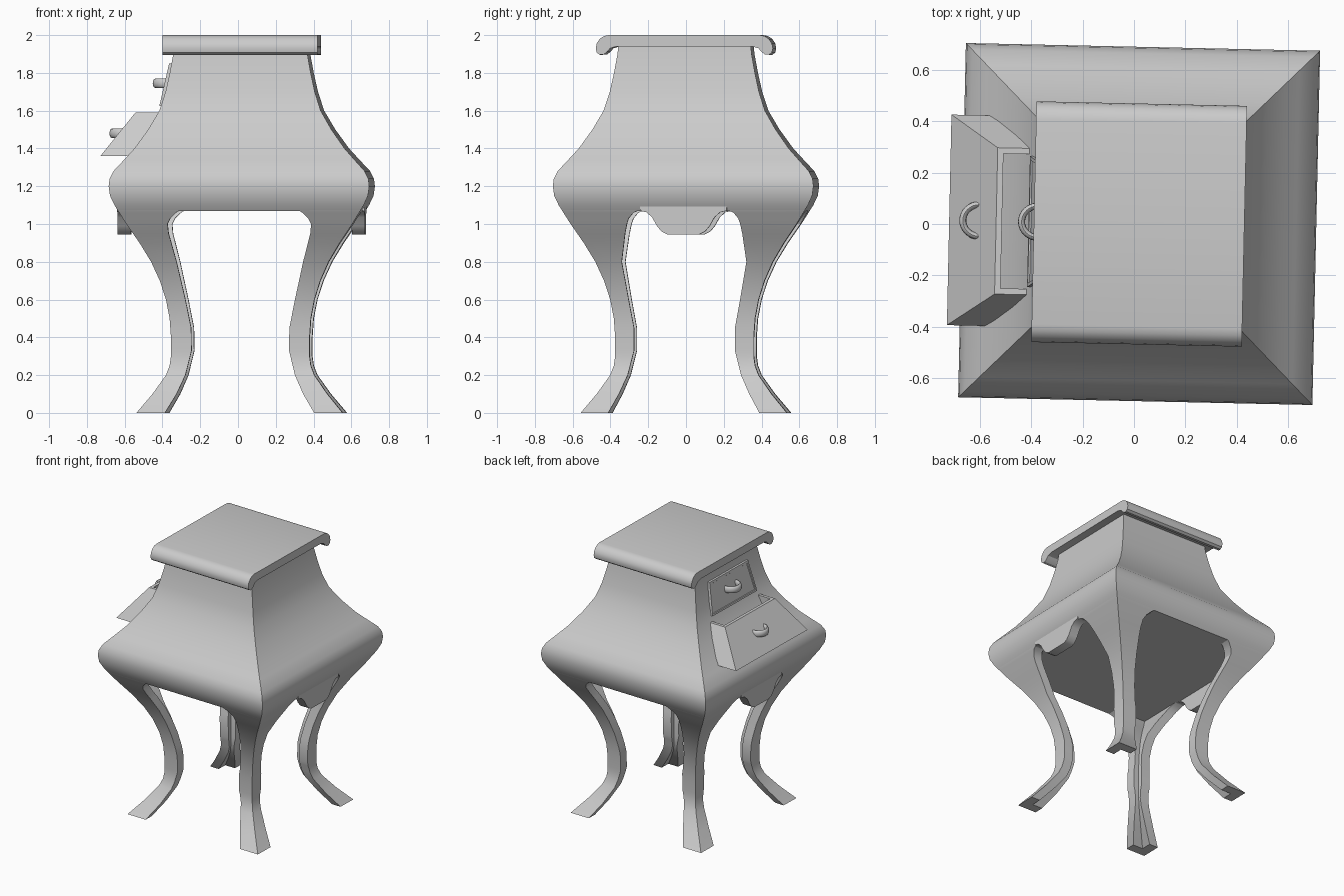
import bpy, bmesh, math

if "Cube" in bpy.data.objects:
    bpy.data.objects.remove(bpy.data.objects["Cube"])

TURN, SHIFT = math.radians(-1.25), 0.02   # the whole piece stands slightly turned

# outer half-width of the bombe silhouette by height
PROFILE = [(1.95, .350), (1.9, .355), (1.8, .373), (1.7, .395), (1.6, .427), (1.5, .485),
           (1.4, .556), (1.34, .61), (1.28, .665), (1.24, .685), (1.2, .69), (1.15, .683),
           (1.1, .66), (1.0, .598), (.9, .53), (.8, .47), (.7, .425), (.6, .393), (.5, .374),
           (.4, .367), (.3, .367), (.25, .374), (.2, .393), (.1, .463), (0, .546)]

# leg inner edges: height, edge on front/back face, edge on side faces
LEG_EDGE = [(1.1, .30, .19), (1.075, .31, .23), (1.06, .335, .265), (1.03, .365, .29),
            (1.0, .38, .30), (.95, .375, .31), (.8, .335, .33), (.6, .29, .295),
            (.45, .26, .267), (.33, .258, .267), (.2, .29, .30), (.1, .335, .345), (0, .395, .40)]


def lerp(table, z, k=1):
    for a, b in zip(table, table[1:]):
        if b[0] <= z <= a[0]:
            return a[k] + (b[k] - a[k]) * (a[0] - z) / (a[0] - b[0])
    return table[0][k]


def half(z):
    return lerp(PROFILE, z)


def finish(name, bm, angle=30):
    bmesh.ops.recalc_face_normals(bm, faces=bm.faces)
    me = bpy.data.meshes.new(name)
    bm.to_mesh(me)
    bm.free()
    ob = bpy.data.objects.new(name, me)
    bpy.context.collection.objects.link(ob)
    ob.rotation_euler.z = TURN
    ob.location.x = SHIFT
    bpy.ops.object.select_all(action='DESELECT')
    ob.select_set(True)
    bpy.context.view_layer.objects.active = ob
    bpy.ops.object.shade_smooth_by_angle(angle=math.radians(angle))
    return ob


def loft(bm, rings):
    """Skin a list of equal-length closed rings and cap both ends."""
    rows = [[bm.verts.new(p) for p in r] for r in rings]
    n = len(rows[0])
    for a, b in zip(rows, rows[1:]):
        for i in range(n):
            bm.faces.new((a[i], a[(i + 1) % n], b[(i + 1) % n], b[i]))
    bm.faces.new(rows[0])
    bm.faces.new(rows[-1])


# body: square rings following the silhouette, closed at the bottom
bm = bmesh.new()
heights = [z for z, h in PROFILE if z > 1.08] + [1.07]
loft(bm, [[(sx * half(z), sy * half(z), z) for sx, sy in ((1, 1), (-1, 1), (-1, -1), (1, -1))]
          for z in heights])
finish("body", bm)

# four legs with L-shaped section
T = .07
leg_z = sorted({z for z, h in PROFILE if z <= 1.1} | {e[0] for e in LEG_EDGE}, reverse=True)
for sx, sy, name in ((1, 1, "back_right"), (-1, 1, "back_left"),
                     (-1, -1, "front_left"), (1, -1, "front_right")):
    rings = []
    for z in leg_z:
        h, af, as_ = half(z), lerp(LEG_EDGE, z, 1), lerp(LEG_EDGE, z, 2)
        if z > 1.08:
            h -= .003
        sec = [(h, h), (af, h), (af, h - T), (h - T, h - T), (h - T, as_), (h, as_)]
        rings.append([(sx * x, sy * y, z) for x, y in sec])
    bm = bmesh.new()
    loft(bm, rings)
    finish(name + "_leg", bm)

# scalloped aprons on both sides
edge = [(.23, 1.10), (.23, 1.07), (.195, 1.062), (.165, 1.035), (.14, .99),
        (.115, .96), (.085, .945)]
outline = edge + [(-y, z) for y, z in reversed(edge)]
for s, name in ((1, "right_apron"), (-1, "left_apron")):
    bm = bmesh.new()
    loft(bm, [[(s * x, y, z) for y, z in outline] for x in (.585, .655)])
    finish(name, bm)

# top slab with rolled ends
edge = [(.40, 2.0), (.425, 1.995), (.448, 1.98), (.464, 1.955), (.469, 1.93), (.464, 1.908),
        (.448, 1.896), (.428, 1.897), (.41, 1.91), (.393, 1.93), (.36, 1.94)]
outline = edge + [(-y, z) for y, z in reversed(edge)]
bm = bmesh.new()
loft(bm, [[(x, y, z) for y, z in outline] for x in (-.41, .41)])
finish("top_slab", bm)


def drawer_block(bm, bottom, top, back):
    """Slanted block; bottom and top are (height, front x, half width)."""
    rings = []
    for z, x, w in (bottom, top):
        rings.append([(x, -w, z), (x, w, z), (back(z), w, z), (back(z), -w, z)])
    loft(bm, rings)
    bm.normal_update()


# open lower drawer with a pocket
bm = bmesh.new()
drawer_block(bm, (1.36, -.74, .41), (1.59, -.557, .285), lambda z: -half(z) + .12)
bmesh.ops.recalc_face_normals(bm, faces=bm.faces)
lid = max(bm.faces, key=lambda f: f.calc_center_median().z)
bmesh.ops.inset_region(bm, faces=[lid], thickness=.032)
res = bmesh.ops.extrude_face_region(bm, geom=[lid])
bmesh.ops.translate(bm, vec=(-.07, 0, -.17),
                    verts=[g for g in res["geom"] if isinstance(g, bmesh.types.BMVert)])
if lid.is_valid:
    bm.faces.remove(lid)
finish("lower_drawer", bm)

# closed upper drawer front with a stepped panel
bm = bmesh.new()
drawer_block(bm, (1.625, -half(1.625) - .012, .255), (1.85, -half(1.85) - .016, .22),
             lambda z: -half(z) + .05)
bmesh.ops.recalc_face_normals(bm, faces=bm.faces)
face = min(bm.faces, key=lambda f: f.calc_center_median().x)
bmesh.ops.inset_region(bm, faces=[face], thickness=.02)
bmesh.ops.inset_region(bm, faces=[face], thickness=.004, depth=-.006)
finish("upper_drawer", bm)

# half-ring handles
for name, cx, z in (("lower_handle", -.622, 1.48), ("upper_handle", -.393, 1.745)):
    rings = []
    for i in range(17):
        a = math.pi * i / 16
        ring = []
        for j in range(12):
            b = 2 * math.pi * j / 12
            r = .062 + .013 * math.cos(b)
            ring.append((cx - r * math.sin(a) * 1.05, r * math.cos(a), z + .025 * math.sin(b)))
        rings.append(ring)
    bm = bmesh.new()
    loft(bm, [[(x + .035, y, zz) for x, y, zz in rings[0]]] + rings
         + [[(x + .035, y, zz) for x, y, zz in rings[-1]]])
    finish(name, bm, 40)
